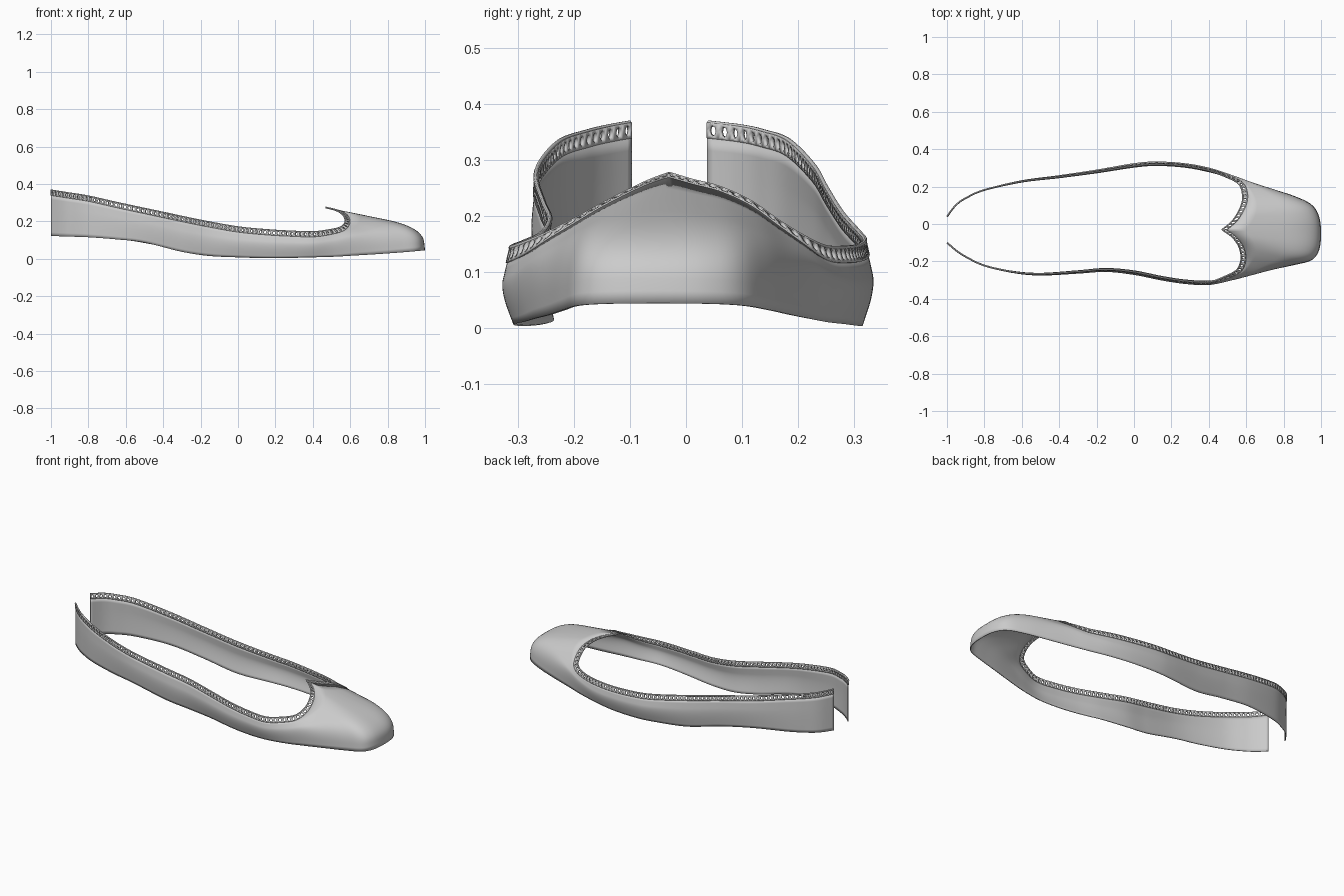
import bpy, bmesh, math
from mathutils import Vector

if "Cube" in bpy.data.objects:
    bpy.data.objects.remove(bpy.data.objects["Cube"])

# Plan outline of each side, heel to forefoot
LEFT = [(-1, .04), (-.955, .10), (-.9, .14), (-.8, .185), (-.6, .232), (-.4, .258), (-.2, .287),
        (0, .32), (.12, .329), (.27, .32), (.4, .296)]
RIGHT = [(-1, -.10), (-.955, -.14), (-.9, -.177), (-.8, -.225), (-.65, -.26), (-.5, -.273), (-.3, -.262),
         (-.15, -.252), (0, -.267), (.15, -.297), (.28, -.316), (.4, -.321)]
# Toe stations: outline x, y, shoulder height, throat edge x, y, z
TOE = [(.52, .262, .085, .50, .25, .145), (.62, .23, .11, .56, .215, .16), (.74, .193, .13, .58, .165, .19),
       (.86, .152, .15, .578, .115, .225), (.95, .105, .162, .555, .06, .25), (.99, .04, .168, .52, .01, .263),
       (1, -.05, .17, .47, -.03, .275), (.99, -.14, .168, .52, -.065, .262), (.95, -.195, .162, .553, -.105, .243),
       (.86, -.222, .15, .57, -.15, .22), (.74, -.25, .13, .572, -.195, .195), (.62, -.28, .11, .55, -.245, .17),
       (.52, -.302, .085, .49, -.28, .155)]
# Heights of the lower and upper edges along x
LOW = [(-1, .122), (-.8, .115), (-.6, .1), (-.45, .08), (-.35, .05), (-.25, .025), (-.1, .01),
       (.2, .003), (.5, .01), (.8, .028), (1, .045)]
HIGH = [(-1, .367), (-.8, .335), (-.6, .29), (-.4, .248), (-.2, .205), (0, .17), (.2, .15), (.4, .144)]
BAND = .028


def height(table, x):
    for (x0, z0), (x1, z1) in zip(table, table[1:]):
        if x <= x1:
            return z0 + (z1 - z0) * max(0, (x - x0) / (x1 - x0))
    return table[-1][1]


def spline(pts, u):
    """Catmull-Rom through pts."""
    i = max(0, min(int(u), len(pts) - 2))
    t = u - i
    a, b, c, d = (pts[max(0, min(k, len(pts) - 1))] for k in (i - 1, i, i + 1, i + 2))
    return .5 * (2 * b + (c - a) * t + (2 * a - 5 * b + 4 * c - d) * t * t
                 + (3 * b - a - 3 * c + d) * t ** 3)


# Control rails: lower edge, shoulder, upper edge
outline = [Vector(p) for p in LEFT] + [Vector(p[:2]) for p in TOE] + [Vector(p) for p in reversed(RIGHT)]
lower, shoulder, upper = [], [], []
last = len(outline) - 1
for i, o in enumerate(outline):
    tan = outline[min(i + 1, last)] - outline[max(i - 1, 0)]
    n = Vector((-tan.y, tan.x)).normalized()
    heel = min(1, o.x + 1)
    toe = max(0, (o.x - .4) / .6)
    zb = height(LOW, o.x)
    lower.append((o - n * .014 * heel * (1 - toe)).to_3d() + Vector((0, 0, zb)))
    sh = (o + n * (.009 * heel * (1 - toe) - .013 * toe)).to_3d()
    k = i - len(LEFT)
    if 0 <= k < len(TOE):
        sh.z = TOE[k][2]
        up = Vector(TOE[k][3:])
    else:
        zt = height(HIGH, o.x)
        sh.z = zb + (zt - zb) * .45
        up = (o - n * .01 * heel).to_3d() + Vector((0, 0, zt))
    shoulder.append(sh)
    upper.append(up)
TIP = len(LEFT) + 6


def top(u):
    # the throat point stays sharp
    return spline(upper[:TIP + 1], u) if u <= TIP else spline(upper[TIP:], u - TIP)


def rails(u):
    b, c, t = spline(lower, u), spline(shoulder, u), top(u)
    return b, c, t, t - (t - c).normalized() * BAND


def even(u0, u1, n):
    """Parameters evenly spaced along the upper edge."""
    us = [u0 + (u1 - u0) * i / 1500 for i in range(1501)]
    ps = [top(u) for u in us]
    acc = [0]
    for p, q in zip(ps, ps[1:]):
        acc.append(acc[-1] + (q - p).length)
    out, j = [], 0
    for i in range(n + 1):
        while j < 1500 and acc[j] < acc[-1] * i / n - 1e-9:
            j += 1
        out.append(us[j])
    return out


CELLS = 80
params = even(0, TIP, CELLS * 2)[:-1] + even(TIP, last, CELLS * 2)


def finish(name, bm, thick, offset):
    bmesh.ops.remove_doubles(bm, verts=bm.verts, dist=1e-5)
    me = bpy.data.meshes.new(name)
    bm.to_mesh(me)
    bm.free()
    me.polygons.foreach_set("use_smooth", [True] * len(me.polygons))
    me.set_sharp_from_angle(angle=math.radians(40))
    ob = bpy.data.objects.new(name, me)
    bpy.context.collection.objects.link(ob)
    mod = ob.modifiers.new("thickness", 'SOLIDIFY')
    mod.thickness, mod.offset = thick, offset
    return ob


# Shoe body: loft from lower edge over the shoulder to the trim
bm = bmesh.new()
rows = []
for u in params:
    b, c, t, e = rails(u)
    p, q = b.lerp(c, .35), c.lerp(e, .4)
    pts = [b, b.lerp(p, .5)]
    for i in range(11):
        s = i / 10
        pts.append(p * (1 - s) ** 2 + c * 2 * s * (1 - s) + q * s * s)
    pts += [q.lerp(e, s) for s in (.33, .66, 1)]
    rows.append([bm.verts.new(v) for v in pts])
for r, s in zip(rows, rows[1:]):
    for i in range(len(r) - 1):
        bm.faces.new((r[i], r[i + 1], s[i + 1], s[i]))
finish("shoe_body", bm, .005, -1)

# Perforated trim: one oval hole per cell
bm = bmesh.new()


def on_band(a, h):
    i = min(int(a), len(params) - 2)
    u = params[i] + (params[i + 1] - params[i]) * (a - i)
    b, c, t, e = rails(u)
    return bm.verts.new(e.lerp(t, h))


SQUARE = [(1, .5), (1, 1), (.5, 1), (0, 1), (0, .5), (0, 0), (.5, 0), (1, 0)]
for k in range(CELLS * 2):
    outer = [on_band(2 * (k + a), h) for a, h in SQUARE]
    inner = [on_band(2 * (k + .5 + .29 * math.cos(i * math.pi / 4)), .5 + .33 * math.sin(i * math.pi / 4))
             for i in range(8)]
    for i in range(8):
        j = (i + 1) % 8
        bm.faces.new((outer[j], outer[i], inner[i], inner[j]))
finish("perforated_trim", bm, .008, -.4)

# Fine piping along the upper edge
cu = bpy.data.curves.new("edge_piping", 'CURVE')
cu.dimensions = '3D'
cu.bevel_depth, cu.bevel_resolution, cu.use_fill_caps = .004, 1, True
sp = cu.splines.new('POLY')
sp.points.add(len(params) - 1)
for pt, u in zip(sp.points, params):
    pt.co = (*top(u), 1)
bpy.context.collection.objects.link(bpy.data.objects.new("edge_piping", cu))
